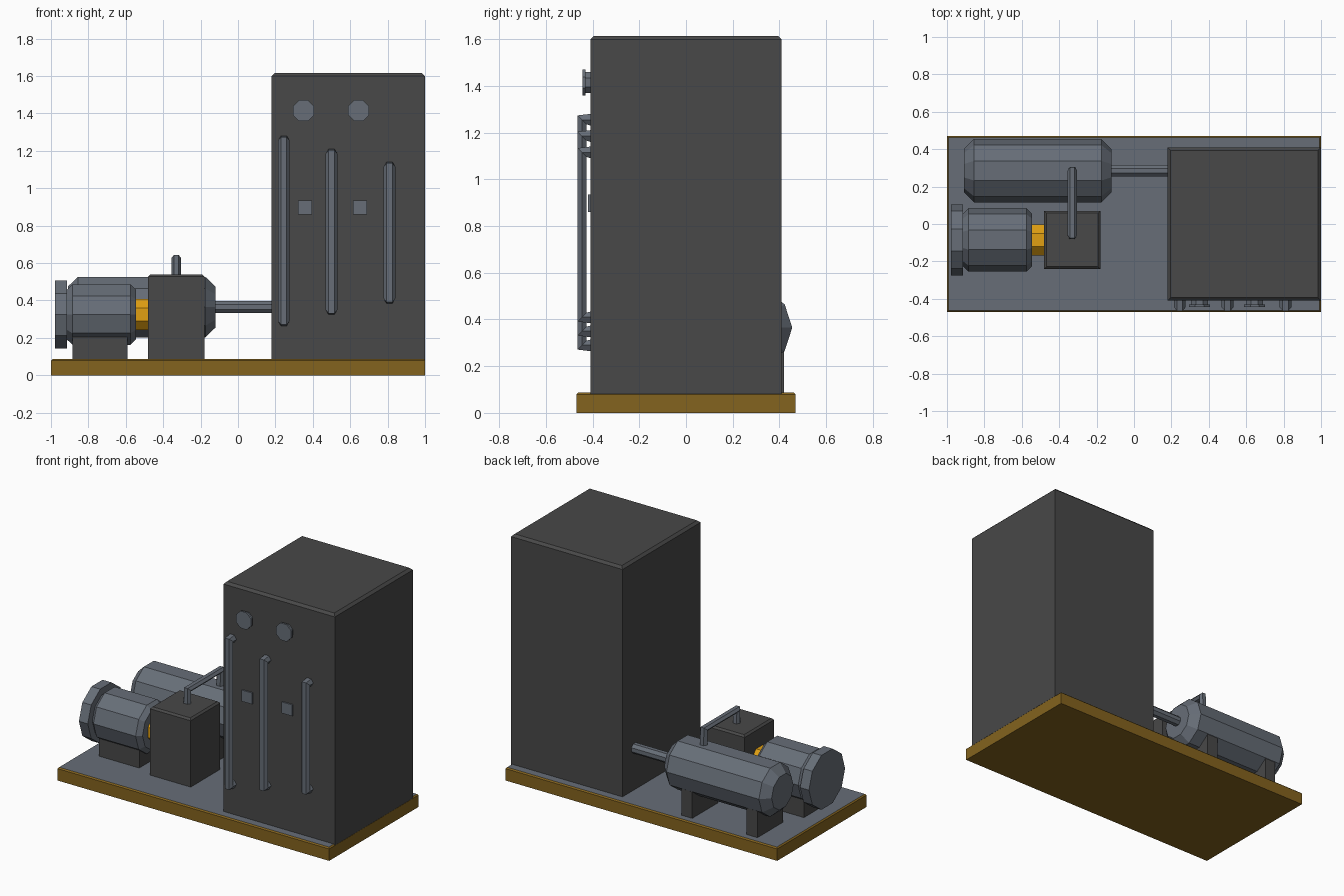
import bpy, bmesh, math
from mathutils import Vector

cube = bpy.data.objects.get("Cube")
if cube:
    bpy.data.objects.remove(cube, do_unlink=True)


def material(name, r, g, b):
    m = bpy.data.materials.new(name)
    m.use_nodes = True
    m.diffuse_color = (r, g, b, 1)
    m.node_tree.nodes["Principled BSDF"].inputs["Base Color"].default_value = (r, g, b, 1)
    return m


DARK = material("dark grey", 0.065, 0.065, 0.065)
STEEL = material("steel blue grey", 0.135, 0.155, 0.185)
OCHRE = material("ochre", 0.23, 0.125, 0.013)
YELLOW = material("safety yellow", 0.75, 0.35, 0.006)


def add_object(name, bm, *mats):
    bmesh.ops.recalc_face_normals(bm, faces=bm.faces)
    mesh = bpy.data.meshes.new(name)
    bm.to_mesh(mesh)
    bm.free()
    for m in mats:
        mesh.materials.append(m)
    obj = bpy.data.objects.new(name, mesh)
    bpy.context.collection.objects.link(obj)
    return obj


def box(name, low, high, mats, chamfer=0, top_index=0):
    """Box between two corners, with an optional chamfered top rim."""
    bm = bmesh.new()
    low, high = Vector(low), Vector(high)
    bmesh.ops.create_cube(bm)
    for v in bm.verts:
        v.co = (low + high) / 2 + v.co * (high - low)
    if chamfer:
        rim = [e for e in bm.edges if all(v.co.z > high.z - 1e-5 for v in e.verts)]
        bmesh.ops.bevel(bm, geom=rim, offset=chamfer, segments=1, affect='EDGES')
    bm.normal_update()
    for f in bm.faces:
        f.material_index = top_index if f.normal.z > 0.9 else 0
    return add_object(name, bm, *mats)


def turned(name, centre, profile, mat, sides=10, axis='X', flat=False):
    """Faceted solid turned about X or Y from (position, radius) pairs."""
    bm = bmesh.new()
    rings = []
    for pos, r in profile:
        ring = []
        for i in range(sides):
            a = math.tau * (i + (0.5 if flat else 0)) / sides
            u, w = centre[0] + r * math.cos(a), centre[1] + r * math.sin(a)
            ring.append(bm.verts.new((pos, u, w) if axis == 'X' else (u, pos, w)))
        rings.append(ring)
    for a, b in zip(rings, rings[1:]):
        for i in range(sides):
            j = (i + 1) % sides
            bm.faces.new((a[i], a[j], b[j], b[i]))
    bm.faces.new(rings[0])
    bm.faces.new(rings[-1])
    return add_object(name, bm, mat)


def pipe(name, points, radius):
    """Six-sided bent pipe."""
    curve = bpy.data.curves.new(name, 'CURVE')
    curve.dimensions = '3D'
    curve.bevel_depth = radius
    curve.bevel_resolution = 1
    curve.use_fill_caps = True
    spline = curve.splines.new('POLY')
    spline.points.add(len(points) - 1)
    for p, co in zip(spline.points, points):
        p.co = (*co, 1)
    spline.use_smooth = False
    curve.materials.append(STEEL)
    obj = bpy.data.objects.new(name, curve)
    bpy.context.collection.objects.link(obj)


# Skid base and cabinet
box("skid_base", (-1, -0.47, 0), (1, 0.47, 0.087), (OCHRE, STEEL), 0.008, 1)
box("cabinet", (0.18, -0.41, 0.08), (1, 0.41, 1.615), (DARK,), 0.016)

# Tank with outlet pipe and legs
tank = (0.285, 0.365)
turned("tank", tank, [(-0.91, 0.115), (-0.855, 0.17), (-0.175, 0.17), (-0.12, 0.115)], STEEL)
turned("outlet_pipe", tank, [(-0.14, 0.034), (0.2, 0.034)], STEEL, 8, flat=True)
for label, x in (("outer", -0.82), ("inner", -0.34)):
    box(f"tank_leg_{label}", (x, 0.15, 0.08), (x + 0.08, 0.42, 0.27), (DARK,))

# Motor, end flange, foot and coupling
shaft = (-0.085, 0.325)
turned("motor", shaft, [(-0.915, 0.14), (-0.885, 0.17), (-0.575, 0.17), (-0.545, 0.14)], STEEL)
turned("motor_flange", shaft, [(-0.978, 0.19), (-0.913, 0.19)], STEEL)
box("motor_foot", (-0.885, -0.195, 0.08), (-0.59, 0.025, 0.22), (DARK,))
turned("coupling", shaft, [(-0.56, 0.089), (-0.47, 0.089)], YELLOW, 8, flat=True)

# Pump and its delivery pipe
box("pump_body", (-0.48, -0.24, 0.08), (-0.18, 0.07, 0.54), (DARK,), 0.012)
pipe("delivery_pipe", [(-0.33, -0.06, 0.5), (-0.33, -0.06, 0.627),
                       (-0.33, 0.285, 0.627), (-0.33, 0.285, 0.48)], 0.026)

# Bent rails on the cabinet front
for label, x, low, high in (("right", 0.245, 0.29, 1.255), ("middle", 0.5, 0.35, 1.185),
                            ("left", 0.81, 0.41, 1.115)):
    pipe(f"rail_{label}", [(x, -0.4, low), (x, -0.445, low),
                           (x, -0.445, high), (x, -0.4, high)], 0.031)

# Gauges and square switches
for label, x in (("right", 0.35), ("left", 0.645)):
    turned(f"gauge_{label}", (x, 1.415),
           [(-0.4, 0.049), (-0.43, 0.049), (-0.43, 0.061), (-0.443, 0.061)],
           STEEL, 8, 'Y', True)
    x += 0.008
    box(f"switch_{label}", (x - 0.038, -0.419, 0.86), (x + 0.038, -0.4, 0.935), (STEEL,))
